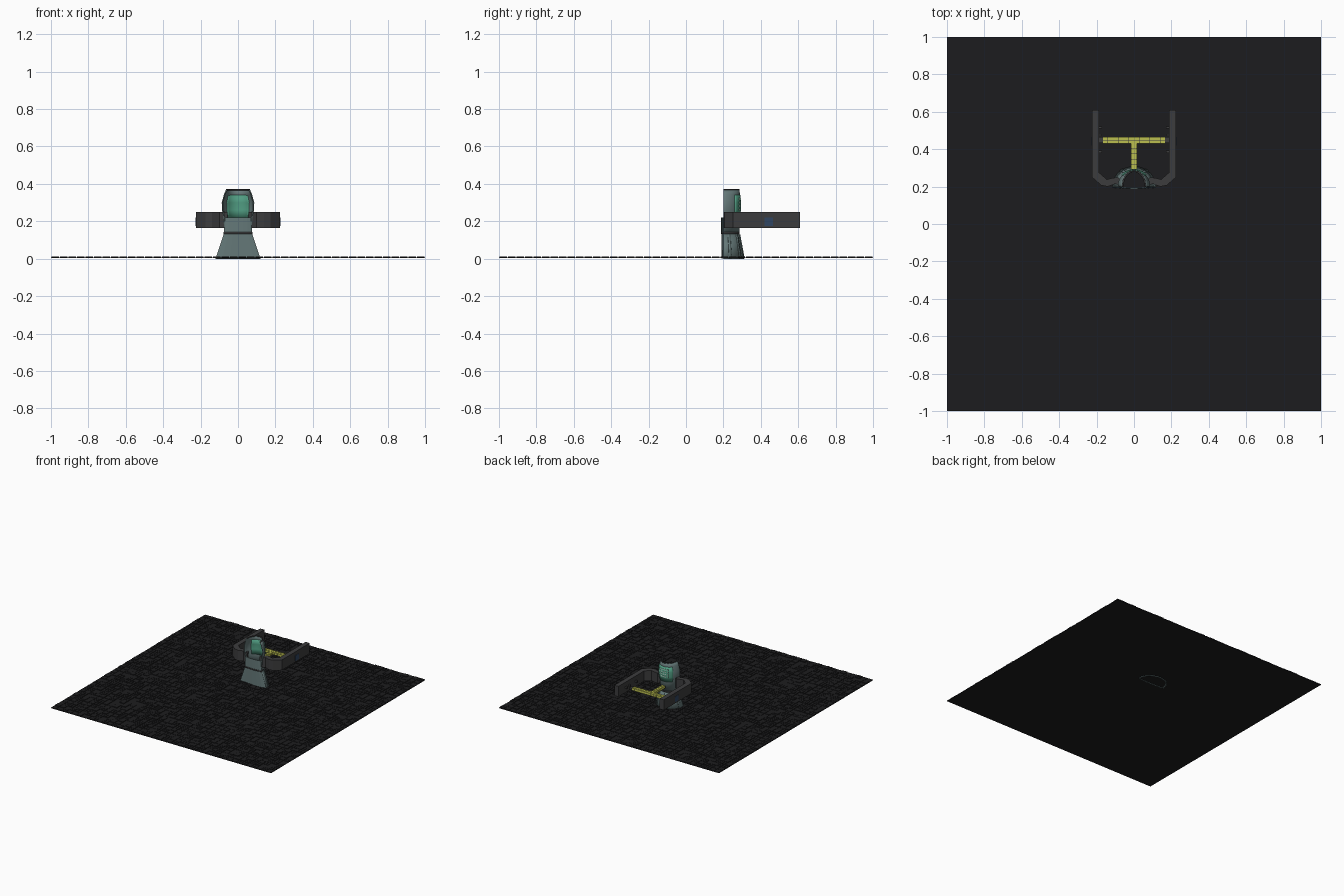
import bpy, bmesh, math, random

if "Cube" in bpy.data.objects:
    bpy.data.objects.remove(bpy.data.objects["Cube"])

random.seed(4)
CY = 0.2  # front plane of the pulpit


def material(name, rgb):
    m = bpy.data.materials.new(name)
    m.diffuse_color = (*rgb, 1)
    m.use_nodes = True
    m.node_tree.nodes["Principled BSDF"].inputs["Base Color"].default_value = m.diffuse_color
    return m


BLACK = material("floor_black", (0.012, 0.012, 0.013))
DARK = material("dark_metal", (0.045, 0.045, 0.047))
TEAL = material("teal_metal", (0.13, 0.19, 0.19))
GREEN = material("green_panel", (0.08, 0.33, 0.22))
YELLOW = material("yellow", (0.5, 0.52, 0.08))
BLUE = material("blue_screen", (0.03, 0.06, 0.12))
PALE = material("pale_controls", (0.4, 0.62, 0.52))


def finish(name, bm, mat, smooth=False):
    bmesh.ops.recalc_face_normals(bm, faces=bm.faces)
    me = bpy.data.meshes.new(name)
    bm.to_mesh(me)
    bm.free()
    me.materials.append(mat)
    ob = bpy.data.objects.new(name, me)
    bpy.context.collection.objects.link(ob)
    if smooth:
        bpy.context.view_layer.objects.active = ob
        ob.select_set(True)
        bpy.ops.object.shade_smooth_by_angle(angle=math.radians(35))
        ob.select_set(False)
    return ob


def add_box(bm, x0, x1, y0, y1, z0, z1):
    vs = bmesh.ops.create_cube(bm, size=1)["verts"]
    for v in vs:
        v.co = (x1 if v.co.x > 0 else x0, y1 if v.co.y > 0 else y0, z1 if v.co.z > 0 else z0)


def boxes(name, items, mat):
    bm = bmesh.new()
    for b in items:
        add_box(bm, *b)
    return finish(name, bm, mat)


def prism(name, pts, z0, z1, mat):
    bm = bmesh.new()
    f = bm.faces.new([bm.verts.new((x, y, z0)) for x, y in pts])
    up = bmesh.ops.extrude_face_region(bm, geom=[f])["geom"]
    for v in up:
        if isinstance(v, bmesh.types.BMVert):
            v.co.z = z1
    return finish(name, bm, mat)


def arc_shell(name, levels, a0, a1, n, thick, mat, offset=-1, smooth=True):
    """Curved wall lofted through (z, half width, depth) levels, bulging to +y."""
    bm = bmesh.new()
    rows = []
    for z, rx, ry in levels:
        angs = [math.radians(a0 + (a1 - a0) * i / n) for i in range(n + 1)]
        rows.append([bm.verts.new((rx * math.cos(t), CY + ry * math.sin(t), z)) for t in angs])
    for lo, hi in zip(rows, rows[1:]):
        for i in range(n):
            bm.faces.new((lo[i], lo[i + 1], hi[i + 1], hi[i]))
    ob = finish(name, bm, mat, smooth)
    mod = ob.modifiers.new("wall", "SOLIDIFY")
    mod.thickness = thick
    mod.offset = offset
    return ob


# Floor: thin slab covered with small raised panels
boxes("floor_slab", [(-1, 1, -1, 1, 0.003, 0.007)], BLACK)
panels = []
N = 44
step = 2 / N
for i in range(N):
    for j in range(N):
        x, y = -1 + i * step, -1 + j * step
        h = random.choice((0.009, 0.010, 0.012))
        k = random.random()
        if k < 0.45:
            cells = [(0, 1, 0, 1)]
        elif k < 0.7:
            cells = [(0, 0.5, 0, 1), (0.5, 1, 0, 1)]
        elif k < 0.92:
            cells = [(0, 1, 0, 0.5), (0, 1, 0.5, 1)]
        else:
            cells = []
        g = 0.002
        for a, b, c, d in cells:
            panels.append((x + a * step + g, x + b * step - g, y + c * step + g, y + d * step - g, 0.006, h))
boxes("floor_panels", panels, BLACK)

# Pulpit: flared base, neck and open-fronted upper shell
BASE = [(0.0, 0.12, 0.11), (0.135, 0.075, 0.085)]
UPPER = [(0.14, 0.075, 0.085), (0.22, 0.077, 0.086), (0.26, 0.086, 0.09),
         (0.30, 0.087, 0.09), (0.345, 0.075, 0.088), (0.37, 0.064, 0.086)]
arc_shell("base_shell", BASE, 0, 180, 16, 0.006, TEAL)
arc_shell("upper_shell", UPPER, 0, 180, 20, 0.006, TEAL)
arc_shell("neck_band", [(0.132, 0.077, 0.087), (0.142, 0.077, 0.087)], 0, 180, 20, 0.008, DARK)
arc_shell("top_rim", [(0.367, 0.065, 0.087), (0.373, 0.064, 0.086)], 0, 180, 20, 0.008, DARK)
arc_shell("green_back_panel", [(0.22, 0.077, 0.086), (0.26, 0.086, 0.09), (0.30, 0.087, 0.09),
                               (0.34, 0.077, 0.088)], 42, 138, 12, 0.012, GREEN, -0.4)

# Front walls of base and neck (shallow bow towards -y)
arc_shell("base_front", [(0.0, 0.119, -0.008), (0.135, 0.074, -0.008)], 0, 180, 8, 0.006, TEAL, 0, False)
arc_shell("neck_front", [(0.135, 0.074, -0.009), (0.22, 0.068, -0.009)], 0, 180, 8, 0.006, TEAL, 0, False)
arc_shell("neck_front_band", [(0.132, 0.077, -0.011), (0.142, 0.077, -0.011)], 0, 180, 8, 0.006, DARK, 0)

# Raised ribs on the flared base
for k, a in enumerate((20, 55, 90, 125, 160)):
    arc_shell(f"base_rib_{k}", [(0.0, 0.121, 0.111), (0.13, 0.077, 0.087)], a - 4, a + 4, 2, 0.006, TEAL, 0)

# Rows of little controls on the back of the shell
ctrl = []
for r in range(4):
    for c in range(-2, 3):
        x, z = c * 0.017, 0.262 + r * 0.019
        y = CY + 0.09 * math.sqrt(1 - (x / 0.087) ** 2)
        ctrl.append((x - 0.005, x + 0.005, y - 0.004, y + 0.005, z - 0.005, z + 0.005))
boxes("back_controls", ctrl, PALE)

# U-shaped console: one arm, mirrored
ARM = [(0.225, 0.61), (0.225, 0.25), (0.175, 0.207), (0.14, 0.2), (0.1, 0.215), (0.055, 0.2),
       (0.06, 0.225), (0.085, 0.25), (0.12, 0.245), (0.145, 0.238), (0.187, 0.275), (0.187, 0.61)]
for s, side in ((1, "right"), (-1, "left")):
    prism(f"console_arm_{side}", [(s * x, y) for x, y in ARM], 0.165, 0.25, DARK)
    # Screens on the outer and inner faces of the arm
    lo, hi = sorted((s * 0.224, s * 0.227))
    boxes(f"outer_screen_{side}", [(lo, hi, 0.42, 0.465, 0.175, 0.22)], BLUE)
    lo, hi = sorted((s * 0.172, s * 0.188))
    boxes(f"inner_controls_{side}", [(lo, hi, y, y + 0.012, 0.2, 0.215) for y in (0.38, 0.47, 0.51)], DARK)

# T-shaped walkway: dark core with two rows of yellow tiles
boxes("walkway_core", [(-0.187, 0.187, 0.432, 0.464, 0.17, 0.182),
                       (-0.014, 0.014, 0.28, 0.434, 0.17, 0.182)], DARK)
tiles = []
for i in range(12):
    x = -0.168 + i * 0.028
    for y in (0.431, 0.449):
        tiles.append((x + 0.001, x + 0.027, y, y + 0.016, 0.168, 0.187))
for j in range(5):
    y = 0.292 + j * 0.028
    for x in (-0.015, 0.001):
        tiles.append((x, x + 0.014, y, y + 0.026, 0.168, 0.187))
boxes("walkway_tiles", tiles, YELLOW)
